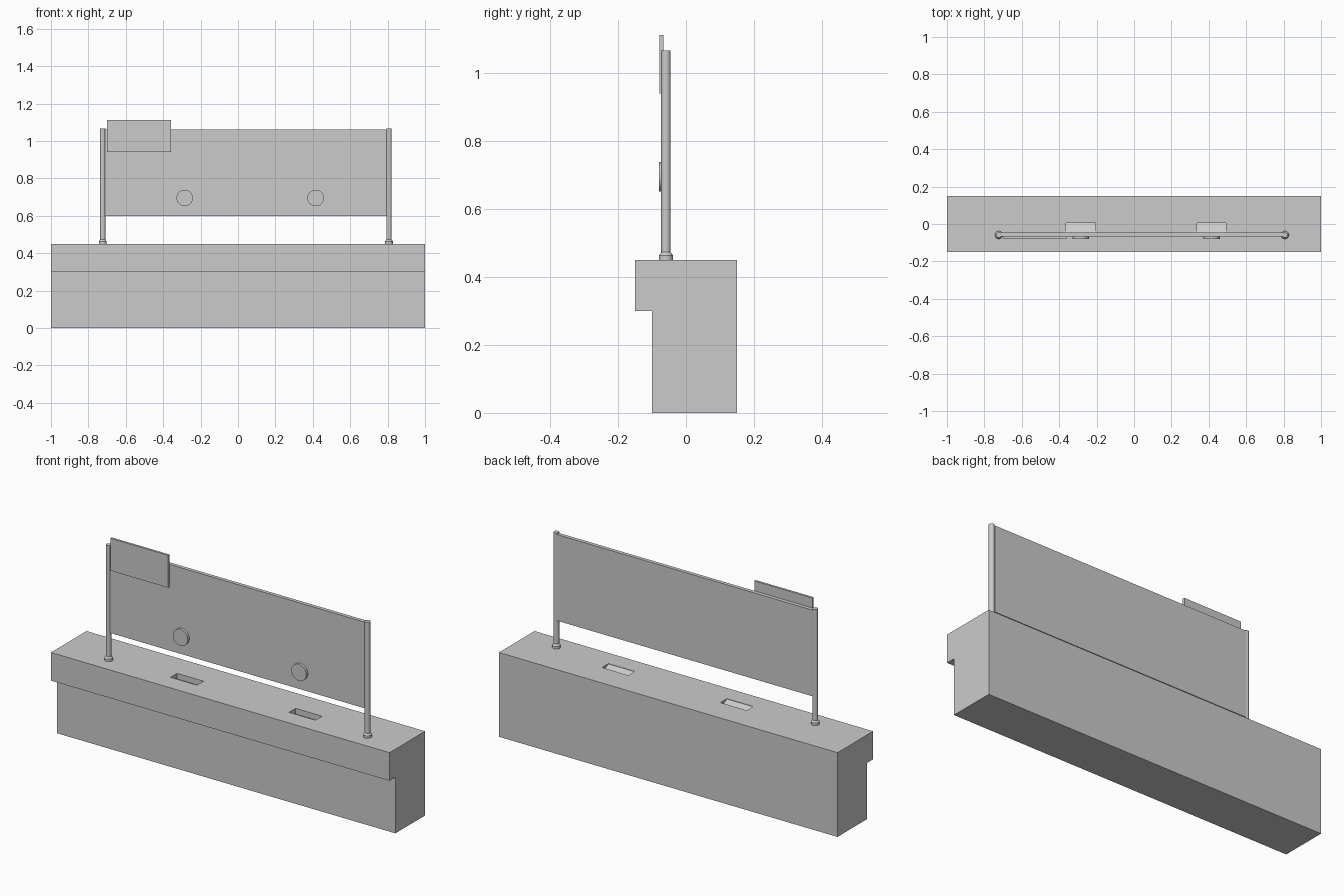
import bpy, bmesh, math

if "Cube" in bpy.data.objects:
    bpy.data.objects.remove(bpy.data.objects["Cube"])

CX = 0.042            # middle of the screen assembly
WINDOW_X = (-0.285, 0.415)


def finish(bm, name):
    bmesh.ops.recalc_face_normals(bm, faces=bm.faces)
    mesh = bpy.data.meshes.new(name)
    bm.to_mesh(mesh)
    bm.free()
    obj = bpy.data.objects.new(name, mesh)
    bpy.context.collection.objects.link(obj)
    return obj


def extrude_x(name, profile, x0, x1):
    """Extrude a (y, z) profile along x."""
    bm = bmesh.new()
    face = bm.faces.new([bm.verts.new((x0, y, z)) for y, z in profile])
    new = bmesh.ops.extrude_face_region(bm, geom=[face])["geom"]
    bmesh.ops.translate(bm, vec=(x1 - x0, 0, 0),
                        verts=[v for v in new if isinstance(v, bmesh.types.BMVert)])
    return finish(bm, name)


def box(name, x0, x1, y0, y1, z0, z1):
    return extrude_x(name, [(y0, z0), (y1, z0), (y1, z1), (y0, z1)], x0, x1)


def smooth(obj):
    bpy.ops.object.select_all(action='DESELECT')
    obj.select_set(True)
    bpy.context.view_layer.objects.active = obj
    bpy.ops.object.shade_smooth_by_angle(angle=math.radians(30))


def lathe(name, profile, x, y, steps=24):
    """Spin an (r, z) profile around a vertical axis."""
    bm = bmesh.new()
    verts = [bm.verts.new((r, 0, z)) for r, z in profile]
    edges = [bm.edges.new(pair) for pair in zip(verts, verts[1:])]
    bmesh.ops.spin(bm, geom=verts + edges, cent=(0, 0, 0), axis=(0, 0, 1),
                   angle=math.tau, steps=steps)
    bmesh.ops.remove_doubles(bm, verts=bm.verts, dist=1e-5)
    bmesh.ops.translate(bm, vec=(x, y, 0), verts=bm.verts)
    obj = finish(bm, name)
    smooth(obj)
    return obj


# Counter with overhanging front ledge
counter = extrude_x("counter", [(-0.10, 0), (0.15, 0), (0.15, 0.45), (-0.15, 0.45),
                                (-0.15, 0.30), (-0.10, 0.30)], -1, 1)

# Sloped pass-through trays cut into the counter top
for i, x in enumerate(WINDOW_X):
    cutter = extrude_x("tray_cutter", [(-0.05, 0.47), (0.005, 0.47), (0.005, 0.42),
                                       (-0.05, 0.448)], x - 0.078, x + 0.078)
    cutter.hide_render = True
    cut = counter.modifiers.new("tray", 'BOOLEAN')
    cut.operation = 'DIFFERENCE'
    cut.solver = 'EXACT'
    cut.object = cutter
    bpy.context.view_layer.objects.active = counter
    bpy.ops.object.modifier_apply(modifier=cut.name)
    bpy.data.objects.remove(cutter, do_unlink=True)

# Posts with flared feet
post = [(0, 0.45), (0.021, 0.45), (0.021, 0.463), (0.014, 0.473), (0.014, 1.066), (0, 1.066)]
for side, label in ((-1, "left_post"), (1, "right_post")):
    lathe(label, post, CX + side * 0.765, -0.059)

# Screen panel between the posts
box("screen", CX - 0.757, CX + 0.757, -0.066, -0.046, 0.60, 1.06)

# Blank sign on the upper left
box("sign_board", -0.70, -0.358, -0.078, -0.066, 0.94, 1.113)

# Round speaking grilles on the screen
for i, x in enumerate(WINDOW_X):
    bpy.ops.mesh.primitive_cylinder_add(vertices=32, radius=0.044, depth=0.016,
                                        location=(x, -0.072, 0.695),
                                        rotation=(math.pi / 2, 0, 0))
    disc = bpy.context.object
    disc.name = f"speaking_disc_{i + 1}"
    smooth(disc)
